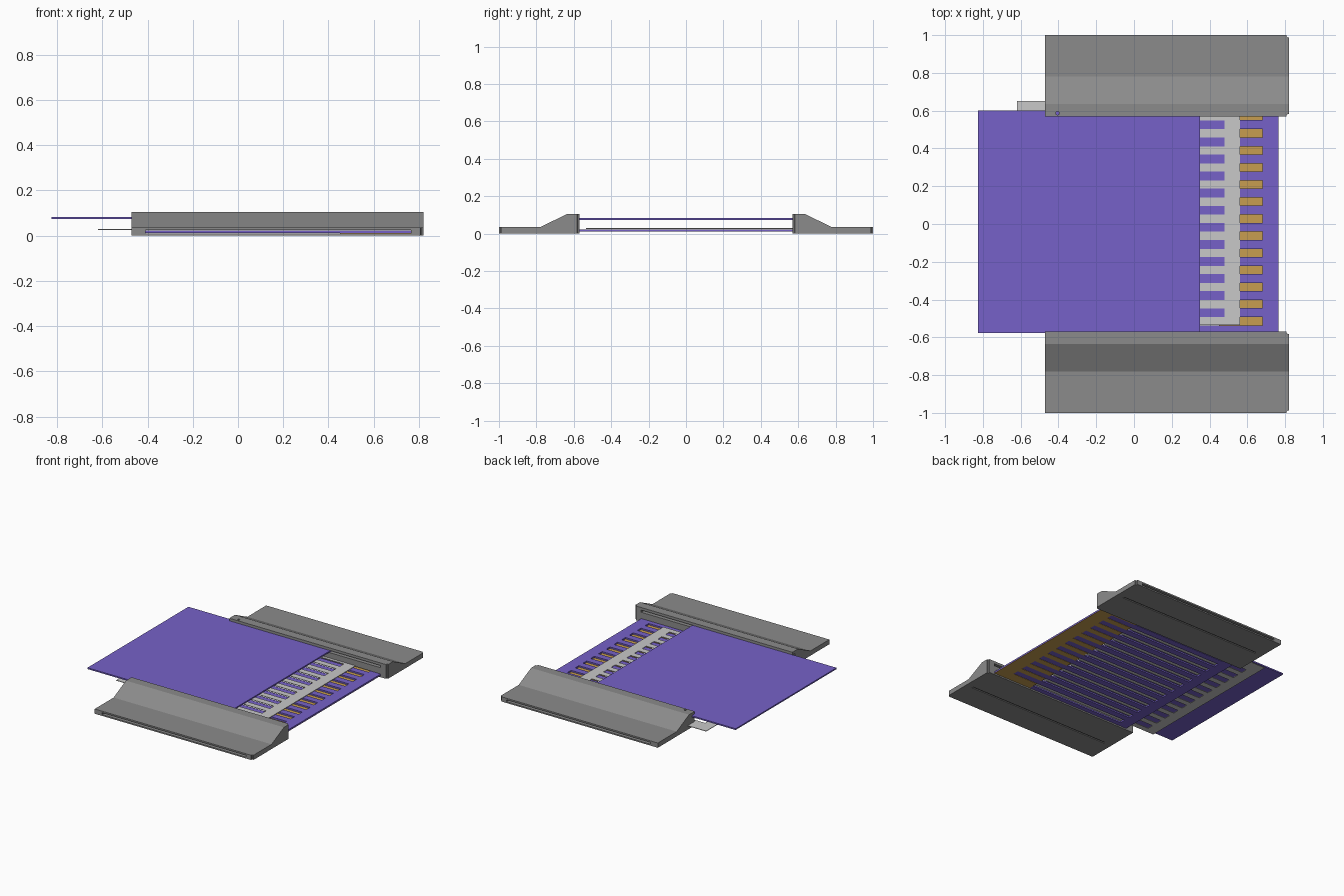
import bpy, bmesh

if "Cube" in bpy.data.objects:
    bpy.data.objects.remove(bpy.data.objects["Cube"])


def material(name, rgb):
    m = bpy.data.materials.new(name)
    m.diffuse_color = (*rgb, 1)
    m.use_nodes = True
    m.node_tree.nodes["Principled BSDF"].inputs["Base Color"].default_value = m.diffuse_color
    return m


GREY = material("housing grey", (0.26, 0.26, 0.26))
PURPLE = material("film purple", (0.18, 0.12, 0.58))
SILVER = material("electrode silver", (0.58, 0.58, 0.58))
GOLD = material("electrode gold", (0.57, 0.34, 0.08))


def finish(name, bm, mat):
    bmesh.ops.recalc_face_normals(bm, faces=bm.faces)
    me = bpy.data.meshes.new(name)
    bm.to_mesh(me)
    bm.free()
    ob = bpy.data.objects.new(name, me)
    bpy.context.collection.objects.link(ob)
    me.materials.append(mat)
    return ob


def extrude_faces(bm, vec):
    geo = bmesh.ops.extrude_face_region(bm, geom=bm.faces[:])["geom"]
    bmesh.ops.translate(bm, vec=vec, verts=[g for g in geo if isinstance(g, bmesh.types.BMVert)])


def sheet(name, xs, ys, z0, z1, mat, slots=(), slot_x=(0, 0)):
    """Flat sheet with parallel slots: a grid with the slot cells left out."""
    bm = bmesh.new()
    xc = sorted({*xs, *slot_x}) if slots else list(xs)
    yc = sorted({*ys, *[v for s in slots for v in s]})
    vs = [[bm.verts.new((x, y, z0)) for y in yc] for x in xc]
    for i in range(len(xc) - 1):
        for j in range(len(yc) - 1):
            mx, my = (xc[i] + xc[i + 1]) / 2, (yc[j] + yc[j + 1]) / 2
            if slot_x[0] < mx < slot_x[1] and any(a < my < b for a, b in slots):
                continue
            bm.faces.new((vs[i][j], vs[i + 1][j], vs[i + 1][j + 1], vs[i][j + 1]))
    bmesh.ops.delete(bm, geom=[v for v in bm.verts if not v.link_faces], context='VERTS')
    extrude_faces(bm, (0, 0, z1 - z0))
    return finish(name, bm, mat)


def cut(ob, cutter):
    mod = ob.modifiers.new("cut", 'BOOLEAN')
    mod.operation, mod.object, mod.solver = 'DIFFERENCE', cutter, 'EXACT'
    cutter.hide_render = True
    bpy.context.view_layer.objects.active = ob
    bpy.ops.object.modifier_apply(modifier=mod.name)
    bpy.data.objects.remove(cutter)


def box(x, y, z):
    return sheet("cutter", x, sorted(y), z[0], z[1], GREY)


# End housings: ramped profile along x, mirrored front to back
PROFILE = [(0.57, 0), (1.0, 0), (1.0, 0.035), (0.78, 0.035), (0.635, 0.105), (0.57, 0.105)]
for s, name in ((-1, "front_housing"), (1, "back_housing")):
    bm = bmesh.new()
    bm.faces.new([bm.verts.new((-0.47, s * y, z)) for y, z in PROFILE])
    extrude_faces(bm, (1.29, 0, 0))
    corners = [e for e in bm.edges
               if all(v.co.x > 0.8 for v in e.verts)
               and abs(e.verts[0].co.y - e.verts[1].co.y) < 1e-5]
    bmesh.ops.bevel(bm, geom=corners, offset=0.012, segments=3, affect='EDGES')
    housing = finish(name, bm, GREY)
    # lower slot right through, upper guide groove, groove underneath
    cut(housing, box((-0.41, 0.765), (s * 0.5, s * 1.1), (0.010, 0.024)))
    cut(housing, box((-0.6, 0.765), (s * 0.5, s * 0.602), (0.070, 0.086)))
    cut(housing, box((-0.41, 0.765), (s * 0.795, s * 0.807), (-0.01, 0.006)))
    if s > 0:  # small wire hole
        hb = bmesh.new()
        bmesh.ops.create_cone(hb, cap_ends=True, segments=16, radius1=0.009, radius2=0.009, depth=0.06)
        bmesh.ops.translate(hb, vec=(-0.405, 0.587, 0.11), verts=hb.verts)
        cut(housing, finish("cutter", hb, GREY))

# Slot rows, two sets half a pitch apart
PITCH, HALF = 0.0905, 0.0215
rows_a = [(-0.515 + i * PITCH - HALF, -0.515 + i * PITCH + HALF) for i in range(13)]
rows_b = [(-0.470 + i * PITCH - HALF - 0.002, -0.470 + i * PITCH + HALF + 0.002) for i in range(12)]

# Sliding top plate and slotted lower plate
sheet("sliding_plate", (-0.825, 0.35), (-0.577, 0.60), 0.073, 0.083, PURPLE)
sheet("lower_plate", (-0.41, 0.765), (-0.577, 0.60), 0.012, 0.023, PURPLE, rows_a, (-0.33, 0.68))

# Silver grating above it, gold comb below it
sheet("silver_grating", (-0.62, 0.56), (-0.535, 0.65), 0.026, 0.030, SILVER, rows_b, (-0.54, 0.48))
sheet("gold_comb", (0.45, 0.765), (-0.577, 0.60), 0.0101, 0.012, GOLD, rows_b, (0.45, 0.66))
